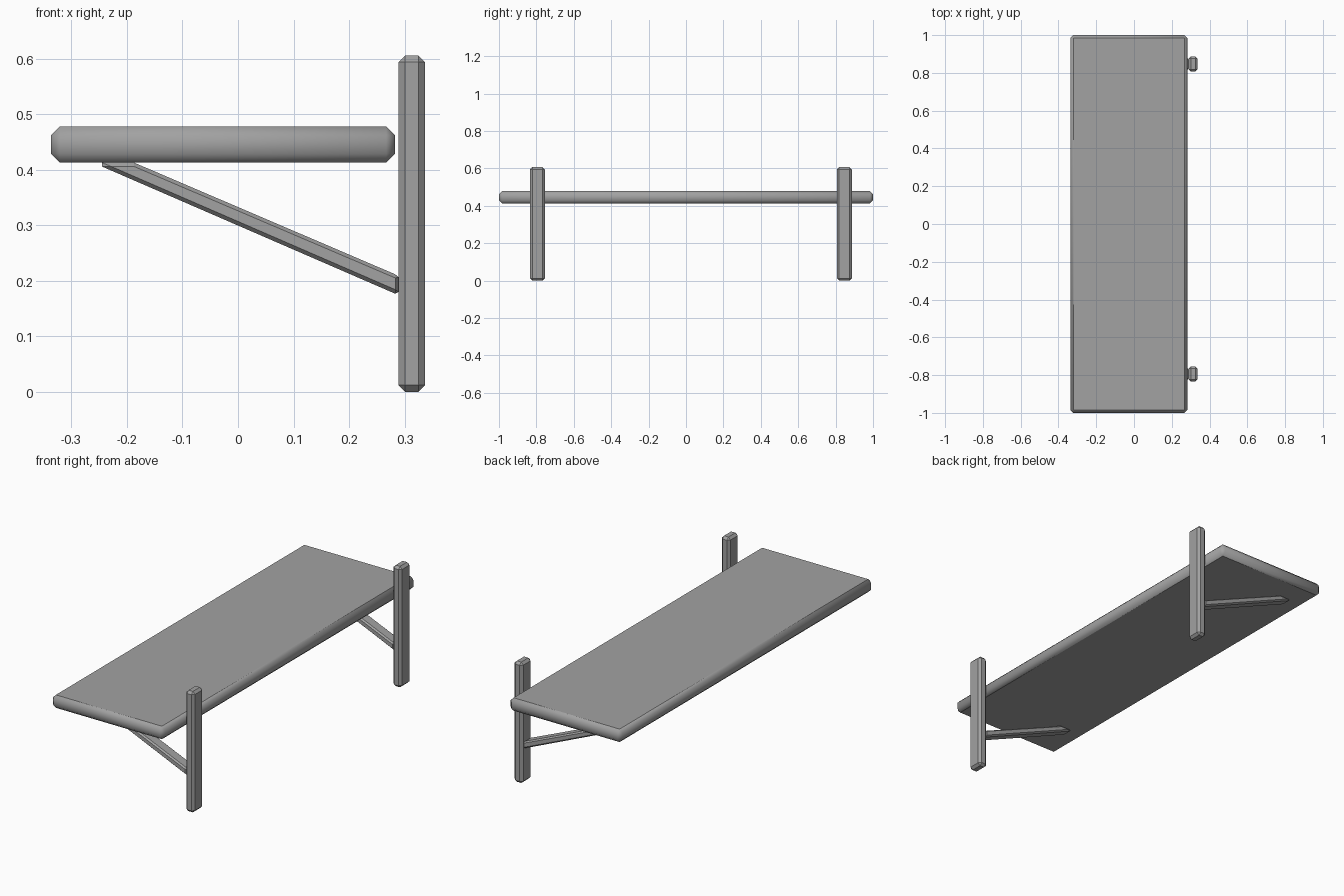
import bpy, bmesh

if "Cube" in bpy.data.objects:
    bpy.data.objects.remove(bpy.data.objects["Cube"])

grey = bpy.data.materials.new("plain grey")
grey.diffuse_color = (0.36, 0.36, 0.36, 1)
grey.use_nodes = True
grey.node_tree.nodes["Principled BSDF"].inputs["Base Color"].default_value = grey.diffuse_color


def make_object(name, bm):
    bmesh.ops.recalc_face_normals(bm, faces=bm.faces[:])
    mesh = bpy.data.meshes.new(name)
    bm.to_mesh(mesh)
    bm.free()
    mesh.materials.append(grey)
    obj = bpy.data.objects.new(name, mesh)
    bpy.context.collection.objects.link(obj)
    return obj


def chamfered_box(name, lo, hi, chamfer, smooth_sides=False):
    bm = bmesh.new()
    bmesh.ops.create_cube(bm, size=1)
    for v in bm.verts:
        for i in range(3):
            v.co[i] = hi[i] if v.co[i] > 0 else lo[i]
    bmesh.ops.bevel(bm, geom=bm.edges[:], offset=chamfer, segments=1,
                    profile=0.5, affect='EDGES')
    bm.normal_update()
    if smooth_sides:
        # Rounded-looking rim, with crisp borders around the flat top and bottom
        for f in bm.faces:
            f.smooth = True
        for f in bm.faces:
            if abs(f.normal.z) > 0.95:
                for e in f.edges:
                    e.smooth = False
    return make_object(name, bm)


def brace(name, y, half_width, chamfer):
    # Outer outline of the brace, and the smaller outline of its side faces
    outer = [(-0.245, 0.413), (-0.245, 0.406), (0.283, 0.177), (0.289, 0.180),
             (0.289, 0.207), (0.283, 0.212), (-0.187, 0.413)]
    inner = [(-0.228, 0.406), (0.284, 0.184), (0.284, 0.205), (-0.187, 0.406)]
    bm = bmesh.new()
    for side in (-1, 1):
        for outline, w in ((outer, half_width - chamfer), (inner, half_width)):
            for x, z in outline:
                bm.verts.new((x, y + side * w, z))
    bmesh.ops.convex_hull(bm, input=bm.verts[:])
    bmesh.ops.dissolve_limit(bm, angle_limit=0.02, verts=bm.verts[:],
                             edges=bm.edges[:])
    return make_object(name, bm)


# Shelf board
chamfered_box("shelf_board", (-0.337, -1, 0.413), (0.283, 1, 0.478), 0.016, True)

# Two brackets: wall post and sloping brace
for label, y in (("front", -0.794), ("back", 0.847)):
    chamfered_box(label + "_post", (0.289, y - 0.04, 0), (0.337, y + 0.04, 0.606), 0.012)
    brace(label + "_brace", y, 0.03, 0.008)
